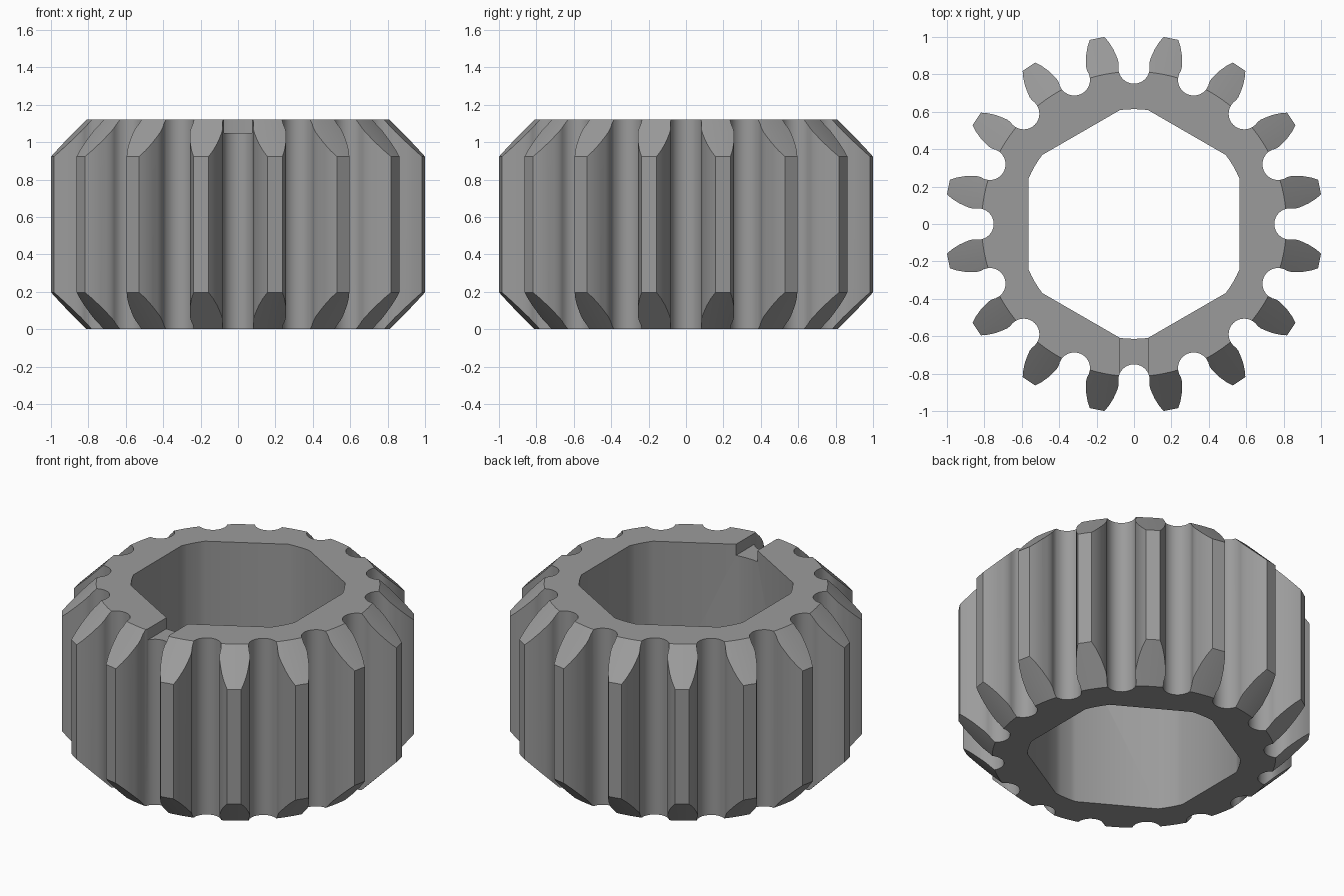
import bpy, bmesh
from math import sin, cos, pi, radians, acos

if "Cube" in bpy.data.objects:
    bpy.data.objects.remove(bpy.data.objects["Cube"])

H = 1.12          # gear height
TEETH = 16


def prism(name, outline, z0, z1):
    """Extrude a closed 2D outline between two heights."""
    bm = bmesh.new()
    face = bm.faces.new([bm.verts.new((x, y, z0)) for x, y in outline])
    top = bmesh.ops.extrude_face_region(bm, geom=[face])["geom"]
    bmesh.ops.translate(bm, vec=(0, 0, z1 - z0),
                        verts=[v for v in top if isinstance(v, bmesh.types.BMVert)])
    return finish(name, bm)


def lathe(name, profile, n):
    """Solid of revolution from (radius, z) rings with flat caps."""
    bm = bmesh.new()
    rings = [[bm.verts.new((r * cos(2 * pi * i / n), r * sin(2 * pi * i / n), z))
              for i in range(n)] for r, z in profile]
    for a, b in zip(rings, rings[1:]):
        for i in range(n):
            j = (i + 1) % n
            bm.faces.new((a[i], a[j], b[j], b[i]))
    bm.faces.new(rings[0])
    bm.faces.new(rings[-1])
    return finish(name, bm)


def finish(name, bm):
    bmesh.ops.recalc_face_normals(bm, faces=bm.faces)
    me = bpy.data.meshes.new(name)
    bm.to_mesh(me)
    bm.free()
    ob = bpy.data.objects.new(name, me)
    bpy.context.collection.objects.link(ob)
    return ob


def boolean(target, tool, op):
    mod = target.modifiers.new(op, "BOOLEAN")
    mod.operation, mod.object, mod.solver = op, tool, "EXACT"
    bpy.context.view_layer.objects.active = target
    bpy.ops.object.modifier_apply(modifier=mod.name)
    bpy.data.objects.remove(tool)


# Tooth gap: round root, slight neck, then curved flanks (radial, half width)
root = [(0.834 - 0.084 * cos(a), 0.084 * sin(a))
        for a in (radians(15 * k) for k in range(0, 7))]
flank = [(0.854, 0.082), (0.875, 0.085), (0.90, 0.095), (0.935, 0.111),
         (0.97, 0.133), (1.0, 0.158)]
half = root + flank
gap = [(r, -t) for r, t in reversed(half[1:])] + half

# Toothed outline
outline = []
for k in range(TEETH):
    c, s = cos(2 * pi * k / TEETH), sin(2 * pi * k / TEETH)
    outline += [(r * c - t * s, r * s + t * c) for r, t in gap]
gear = prism("gear", outline, 0, H)

# 45 degree chamfer on the tooth ends
envelope = lathe("chamfer_envelope",
                 [(0.795, -0.02), (1.05, 0.235), (1.05, H - 0.235), (0.795, H + 0.02)], 160)
boolean(gear, envelope, "INTERSECT")

# Hexagonal bore with rounded corners
R, APOTHEM = 0.614, 0.565
a0 = acos(APOTHEM / R)
a1 = pi / 3 - a0
bore = [(R * cos(a), R * sin(a)) for k in range(6) for a in
        (k * pi / 3 + a0 + (a1 - a0) * i / 4 for i in range(5))]
boolean(gear, prism("bore_cutter", bore, -0.2, H + 0.2), "DIFFERENCE")

# Key notch on the front of the top rim
notch = [(-0.075, -0.9), (0.075, -0.9), (0.075, -0.5), (-0.075, -0.5)]
boolean(gear, prism("notch_cutter", notch, 1.05, H + 0.2), "DIFFERENCE")

# Dark grey finish
steel = bpy.data.materials.new("dark_grey")
steel.diffuse_color = (0.33, 0.33, 0.33, 1)
steel.use_nodes = True
steel.node_tree.nodes["Principled BSDF"].inputs["Base Color"].default_value = steel.diffuse_color
gear.data.materials.clear()
gear.data.materials.append(steel)

# Smooth curved walls, keep hard edges
bpy.ops.object.select_all(action="DESELECT")
gear.select_set(True)
bpy.context.view_layer.objects.active = gear
bpy.ops.object.shade_smooth_by_angle(angle=radians(25))
